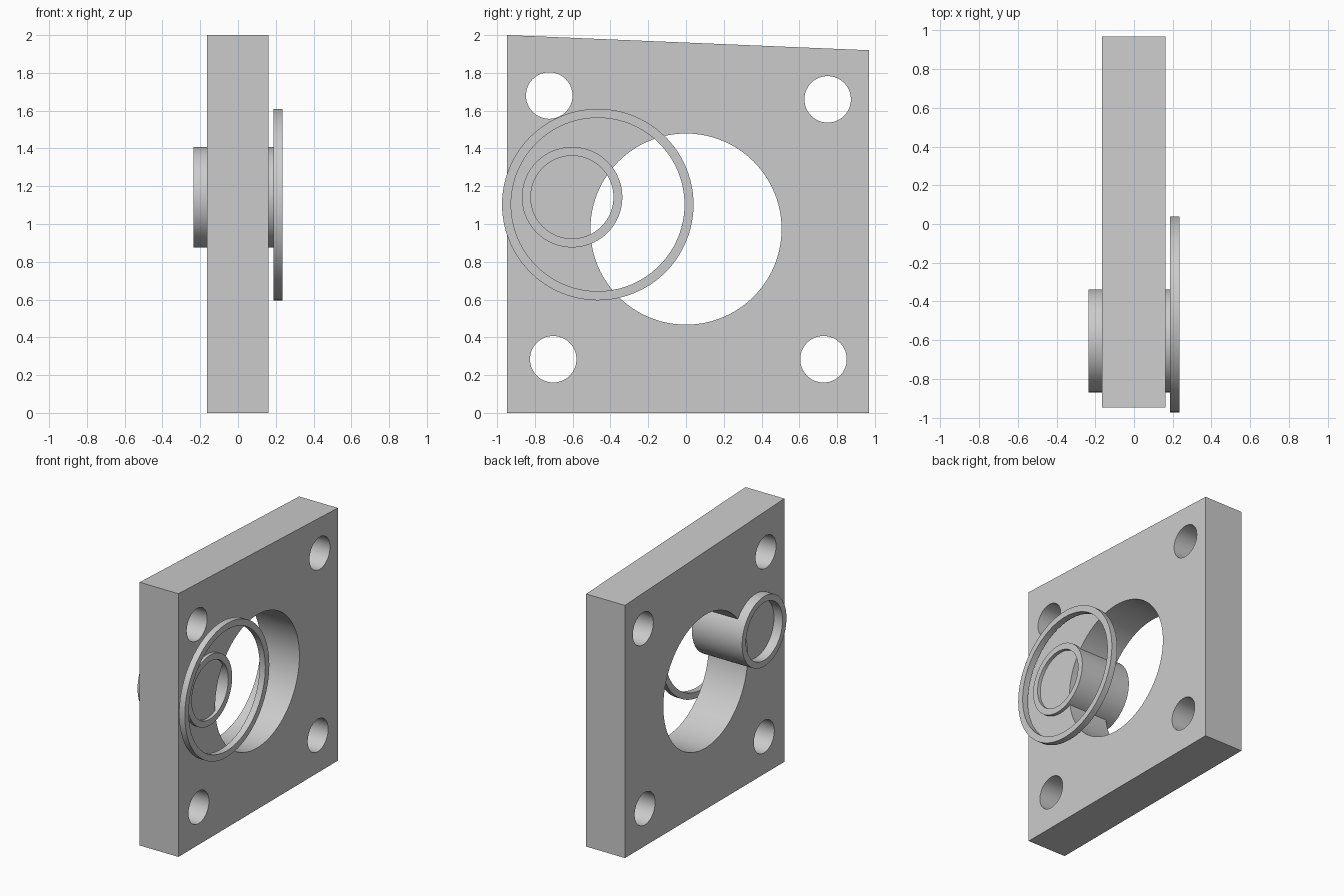
import bpy, bmesh
from math import cos, sin, pi

if "Cube" in bpy.data.objects:
    bpy.data.objects.remove(bpy.data.objects["Cube"])

SEGMENTS = 96


def add_object(name, bm):
    bmesh.ops.recalc_face_normals(bm, faces=bm.faces)
    mesh = bpy.data.meshes.new(name)
    bm.to_mesh(mesh)
    bm.free()
    obj = bpy.data.objects.new(name, mesh)
    bpy.context.collection.objects.link(obj)
    return obj


def prism(name, outline, x0, x1):
    """Extrude a (y, z) outline along x."""
    bm = bmesh.new()
    face = bm.faces.new([bm.verts.new((x0, y, z)) for y, z in outline])
    ext = bmesh.ops.extrude_face_region(bm, geom=[face], use_keep_orig=True)
    verts = [v for v in ext["geom"] if isinstance(v, bmesh.types.BMVert)]
    bmesh.ops.translate(bm, verts=verts, vec=(x1 - x0, 0, 0))
    return add_object(name, bm)


def circle(y, z, r):
    return [(y + r * cos(2 * pi * i / SEGMENTS), z + r * sin(2 * pi * i / SEGMENTS))
            for i in range(SEGMENTS)]


def tube(name, y, z, r_out, r_in, x0, x1):
    """Open ring with square section, axis along x."""
    bm = bmesh.new()
    loops = [[bm.verts.new((x, *p)) for p in circle(y, z, r)]
             for x, r in ((x0, r_out), (x1, r_out), (x1, r_in), (x0, r_in))]
    for k in range(4):
        a, b = loops[k], loops[(k + 1) % 4]
        for i in range(SEGMENTS):
            j = (i + 1) % SEGMENTS
            bm.faces.new((a[i], a[j], b[j], b[i]))
    return smooth(add_object(name, bm))


def smooth(obj):
    bpy.ops.object.select_all(action='DESELECT')
    obj.select_set(True)
    bpy.context.view_layer.objects.active = obj
    bpy.ops.object.shade_smooth_by_angle(angle=pi / 6)
    return obj


# Plate with a slightly sloping top edge
plate = prism("plate", [(-0.947, 0), (0.968, 0), (0.968, 1.92), (-0.947, 2.0)], -0.164, 0.162)

# Central bore and four bolt holes
holes = [(0.0, 0.973, 0.506), (-0.724, 1.68, 0.123), (0.75, 1.66, 0.123),
         (-0.703, 0.284, 0.123), (0.728, 0.284, 0.123)]
for y, z, r in holes:
    cutter = prism("hole_cutter", circle(y, z, r), -0.4, 0.4)
    cutter.hide_render = True
    mod = plate.modifiers.new("hole", 'BOOLEAN')
    mod.operation = 'DIFFERENCE'
    mod.solver = 'EXACT'
    mod.object = cutter
    bpy.context.view_layer.objects.active = plate
    bpy.ops.object.modifier_apply(modifier=mod.name)
    bpy.data.objects.remove(cutter)
smooth(plate)

# Sleeve through the plate and the wide ring in front of it
tube("sleeve", -0.603, 1.142, 0.266, 0.219, -0.236, 0.187)
tube("flange_ring", -0.467, 1.103, 0.507, 0.459, 0.187, 0.235)
